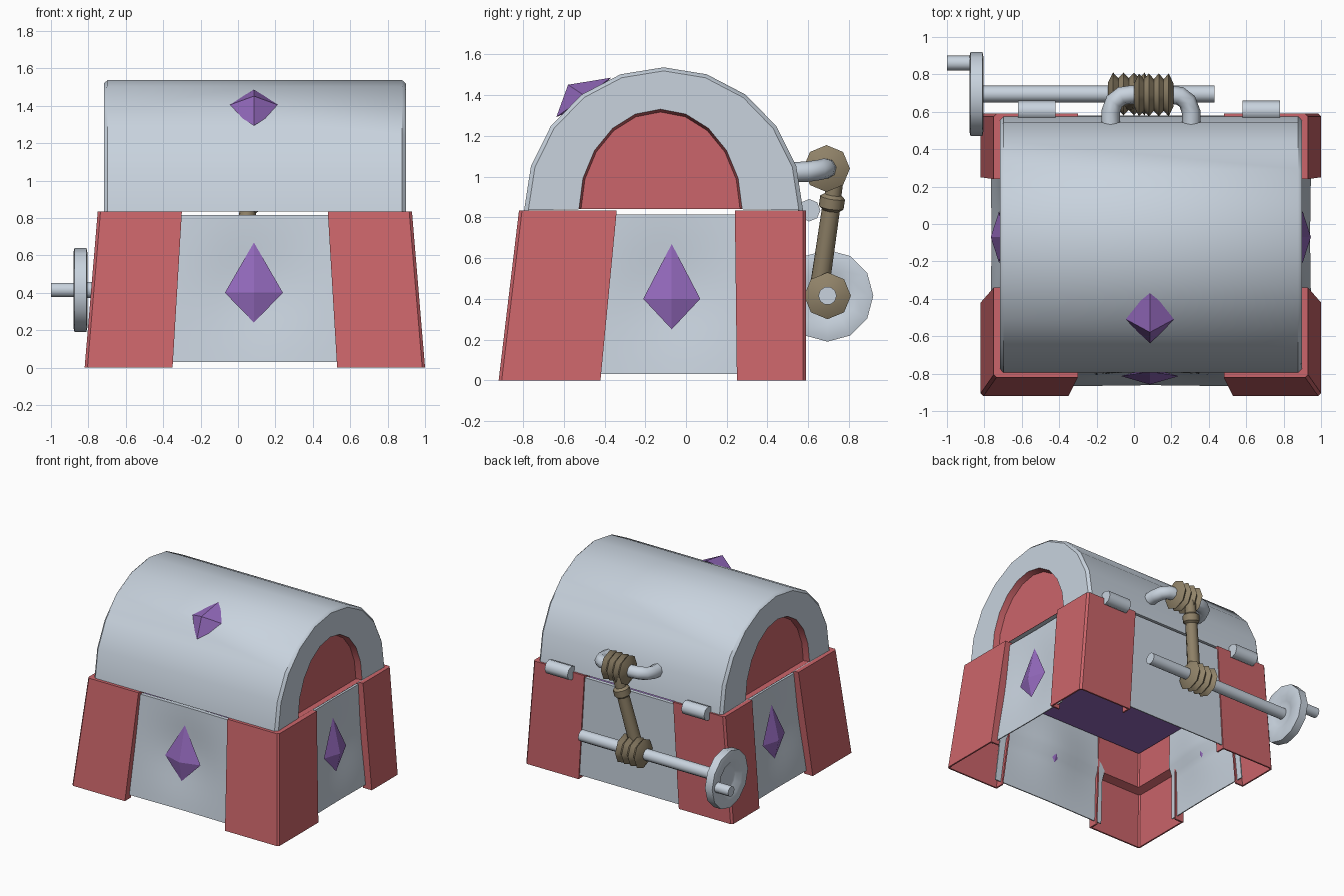
import bpy, bmesh, math
from mathutils import Vector as V

if "Cube" in bpy.data.objects:
    bpy.data.objects.remove(bpy.data.objects["Cube"])


def mat(name, c):
    m = bpy.data.materials.new(name)
    m.diffuse_color = (*c, 1)
    m.use_nodes = True
    m.node_tree.nodes["Principled BSDF"].inputs["Base Color"].default_value = m.diffuse_color
    return m


GREY = mat("steel_grey", (0.58, 0.65, 0.73))
RED = mat("painted_red", (0.60, 0.13, 0.145))
PURPLE = mat("gem_purple", (0.29, 0.14, 0.50))
ROPE = mat("rope_brown", (0.28, 0.225, 0.14))
CX = 0.09  # chest centre line in x


def finish(name, bm, mats, smooth=None):
    bmesh.ops.recalc_face_normals(bm, faces=bm.faces)
    me = bpy.data.meshes.new(name)
    bm.to_mesh(me)
    bm.free()
    ob = bpy.data.objects.new(name, me)
    bpy.context.collection.objects.link(ob)
    for m in mats:
        me.materials.append(m)
    if smooth:
        bpy.ops.object.select_all(action='DESELECT')
        ob.select_set(True)
        bpy.context.view_layer.objects.active = ob
        bpy.ops.object.shade_smooth_by_angle(angle=math.radians(smooth))
    return ob


def lathe(name, start, axis, profile, m, segs=8, smooth=None):
    """Revolve (distance, radius) points about an axis, capped at both ends."""
    start, axis = V(start), V(axis).normalized()
    q = axis.to_track_quat('Z', 'Y')
    bm = bmesh.new()
    rings = []
    for t, r in profile:
        rings.append([bm.verts.new(start + axis * t + q @ V((
            r * math.cos(math.tau * k / segs), r * math.sin(math.tau * k / segs), 0)))
            for k in range(segs)])
    for a, b in zip(rings, rings[1:]):
        for k in range(segs):
            n = (k + 1) % segs
            bm.faces.new((a[k], a[n], b[n], b[k]))
    bm.faces.new(rings[0])
    bm.faces.new(rings[-1])
    return finish(name, bm, [m], smooth)


# Corner posts: tapered L-shaped shells with lips at the ends, thicker beside the chest floor
def post(name, bottom, top, mirror):
    bm = bmesh.new()
    rings = []
    c, w, lip = 0.015, 0.012, 0.075
    for z, t in ((0, 0.012), (0.40, 0.012), (0.42, 0.07), (0.835, 0.07)):
        x, y, ex, ey = (b + (d - b) * z / 0.835 for b, d in zip(bottom, top))
        s = 1 if ey > y else -1
        pts = [(x, y + s * c), (x + c, y), (ex, y), (ex, y + s * lip), (ex - w, y + s * lip),
               (ex - w, y + s * t), (x + t + 0.01, y + s * t), (x + t, y + s * (t + 0.01)),
               (x + t, ey - s * w), (x + lip, ey - s * w), (x + lip, ey), (x, ey)]
        rings.append([bm.verts.new((2 * CX - px if mirror else px, py, z)) for px, py in pts])
    n = len(pts)
    for a, b in zip(rings, rings[1:]):
        for k in range(n):
            bm.faces.new((a[k], a[(k + 1) % n], b[(k + 1) % n], b[k]))
    bm.faces.new(rings[0])
    bm.faces.new(rings[-1])
    finish(name, bm, [RED], 30)


for side, mir in (("left", False), ("right", True)):
    post("front_post_" + side, (-0.82, -0.92, -0.35, -0.42), (-0.75, -0.82, -0.30, -0.34), mir)
    post("back_post_" + side, (-0.82, 0.59, -0.35, 0.25), (-0.75, 0.59, -0.30, 0.24), mir)


# Wall panels, dented inwards around each gem
def panel(name, b0, b1, t0, t1, inward, gem=None):
    b0, b1, t0, t1, inward = map(V, (b0, b1, t0, t1, inward))
    bm = bmesh.new()
    n = 14
    layers = []
    for inner in (False, True):
        g = []
        for j in range(n + 1):
            row = []
            for i in range(n + 1):
                p = b0.lerp(b1, i / n).lerp(t0.lerp(t1, i / n), j / n)
                d = (0.008 if j < n // 2 else 0.03) if inner else 0
                if gem:
                    d += 0.04 * math.exp(-((p - V(gem)).length / 0.28) ** 2)
                row.append(bm.verts.new(p + inward * d))
            g.append(row)
        layers.append(g)
        for j in range(n):
            for i in range(n):
                bm.faces.new((g[j][i], g[j][i + 1], g[j + 1][i + 1], g[j + 1][i]))
    rims = [g[0][:] + [r[-1] for r in g[1:]] + g[-1][-2::-1] + [r[0] for r in g[-2:0:-1]]
            for g in layers]
    a, b = rims
    for k in range(len(a)):
        m = (k + 1) % len(a)
        bm.faces.new((a[k], a[m], b[m], b[k]))
    finish(name, bm, [GREY], 30)


# Kite-shaped gems: a shallow four-sided pyramid
def gem(name, c, u, v, out, half, up, down, tip, shift=0):
    c, u, v, out = V(c), V(u), V(v).normalized(), V(out)
    bm = bmesh.new()
    ring = [bm.verts.new(p) for p in (c - u * half, c - v * down, c + u * half, c + v * up)]
    apex, back = bm.verts.new(c + out * tip + v * shift), bm.verts.new(c - out * 0.04)
    for k in range(4):
        bm.faces.new((ring[k], ring[(k + 1) % 4], apex))
        bm.faces.new((ring[(k + 1) % 4], ring[k], back))
    finish(name, bm, [PURPLE])


panel("front_panel", (-0.41, -0.867, 0.03), (0.59, -0.867, 0.03),
      (-0.37, -0.795, 0.815), (0.55, -0.795, 0.815), (0, 1, 0), (CX, -0.833, 0.43))
gem("front_gem", (0.085, -0.813, 0.40), (1, 0, 0), (0, 0.09, 1), (0, -1, 0),
    0.155, 0.27, 0.16, 0.045)
for side, s in (("left", -1), ("right", 1)):
    xb, xt, xg = CX + s * 0.857, CX + s * 0.80, CX + s * 0.828
    panel("side_panel_" + side, (xb, -0.48, 0.03), (xb, 0.31, 0.03),
          (xt, -0.40, 0.815), (xt, 0.30, 0.815), (-s, 0, 0), (xg, -0.07, 0.43))
    gem("side_gem_" + side, (xg - s * 0.017, -0.07, 0.40), (0, 1, 0), (-s * 0.07, 0, 1),
        (s, 0, 0), 0.14, 0.27, 0.15, 0.045)
panel("back_panel", (-0.41, 0.58, 0.03), (0.59, 0.58, 0.03),
      (-0.37, 0.58, 0.815), (0.55, 0.58, 0.815), (0, -1, 0))

# Chest floor seen through the open underside
bm = bmesh.new()
bmesh.ops.create_cube(bm, size=1)
for v in bm.verts:
    v.co = (CX + v.co.x * 1.53, -0.095 + v.co.y * 1.31, 0.675 + v.co.z * 0.02)
finish("chest_floor", bm, [PURPLE])

# Barrel lid: ten-sided arch with chamfered ends and red-lined recesses
bm = bmesh.new()
N = 10
half = [(-0.76, 0.57, 0.68, -0.125), (-0.807, 0.585, 0.70, -0.125),
        (-0.807, 0.97, 0.975, -0.11), (-0.787, 1, 1, -0.11)]
stations = half + [(-x, a, b, c) for x, a, b, c in reversed(half)]
rings = [[bm.verts.new((CX + x, cy + 0.685 * a * math.cos(math.pi * k / N),
                        (0.84 if a < 0.6 else 0.835) + 0.702 * b * math.sin(math.pi * k / N)))
          for k in range(N + 1)] for x, a, b, cy in stations]
for i, (a, b) in enumerate(zip(rings, rings[1:])):
    lining = i in (0, 6)
    for k in range(N):
        bm.faces.new((a[k], a[k + 1], b[k + 1], b[k])).material_index = int(lining)
    if i not in (1, 5):
        bm.faces.new((a[N], a[0], b[0], b[N])).material_index = int(lining)
for r in (rings[0], rings[-1]):
    bm.faces.new(r).material_index = 1
finish("lid", bm, [GREY, RED], 42)
gem("lid_gem", (0.085, -0.495, 1.395), (1, 0, 0), (0, 0.81, 0.585), (0, -0.585, 0.81),
    0.155, 0.155, 0.175, 0.095, -0.035)

# Hinges on the back edge
for side, x in (("left", -0.62), ("right", 0.58)):
    lathe("hinge_" + side, (x, 0.605, 0.835), (1, 0, 0), [(0, 0.055), (0.2, 0.055)], GREY, 8, 50)

# Winch: axle, dished wheel and crank peg
lathe("winch_axle", (-0.82, 0.695, 0.415), (1, 0, 0), [(0, 0.045), (1.25, 0.045)], GREY, 10, 40)
lathe("winch_wheel", (-0.805, 0.695, 0.415), (-1, 0, 0),
      [(0.02, 0.07), (0.015, 0.10), (0, 0.14), (0, 0.20), (0.006, 0.225), (0.069, 0.225),
       (0.075, 0.20), (0.075, 0.14), (0.045, 0.10), (0.045, 0.07)], GREY, 12, 50)
lathe("crank_peg", (-1, 0.86, 0.415), (1, 0, 0), [(0, 0.04), (0.15, 0.04)], GREY, 10, 40)

# Curved tube handle on the back of the lid
cu = bpy.data.curves.new("lid_handle", 'CURVE')
cu.dimensions = '3D'
cu.bevel_depth, cu.bevel_resolution, cu.use_fill_caps = 0.05, 2, True
left = [(-0.215, 0.50, 1.02), (-0.215, 0.60, 1.025), (-0.195, 0.655, 1.033),
        (-0.155, 0.685, 1.04), (-0.10, 0.692, 1.04)]
path = left + [(-x, y, z) for x, y, z in reversed(left)]
sp = cu.splines.new('POLY')
sp.points.add(len(path) - 1)
for p, (x, y, z) in zip(sp.points, path):
    p.co = (CX + x, y, z, 1)
cu.materials.append(GREY)
handle = bpy.data.objects.new("lid_handle", cu)
bpy.context.collection.objects.link(handle)
bpy.ops.object.select_all(action='DESELECT')
handle.select_set(True)
bpy.context.view_layer.objects.active = handle
bpy.ops.object.convert(target='MESH')
bpy.ops.object.shade_smooth_by_angle(angle=math.radians(50))


# Rope: ridged coils round the handle and axle, joined by a knotted strand
def coil(name, x, y, z, turns, pitch):
    prof = [(0, 0.06)]
    for k in range(turns):
        prof += [(pitch * (k + 0.5), 0.115), (pitch * (k + 1), 0.085)]
    prof[-1] = (pitch * turns, 0.06)
    lathe(name, (x, y, z), (1, 0, 0), prof, ROPE, 8, 46)


coil("upper_coil", 0.0, 0.69, 1.04, 4, 0.053)
coil("lower_coil", -0.14, 0.695, 0.415, 4, 0.056)
top, low = V((0.085, 0.735, 1.0)), V((-0.02, 0.655, 0.45))
lathe("rope_strand", top, low - top,
      [(0, 0.04), (0.09, 0.042), (0.105, 0.062), (0.155, 0.062), (0.17, 0.045),
       ((low - top).length, 0.048)], ROPE, 8, 46)
